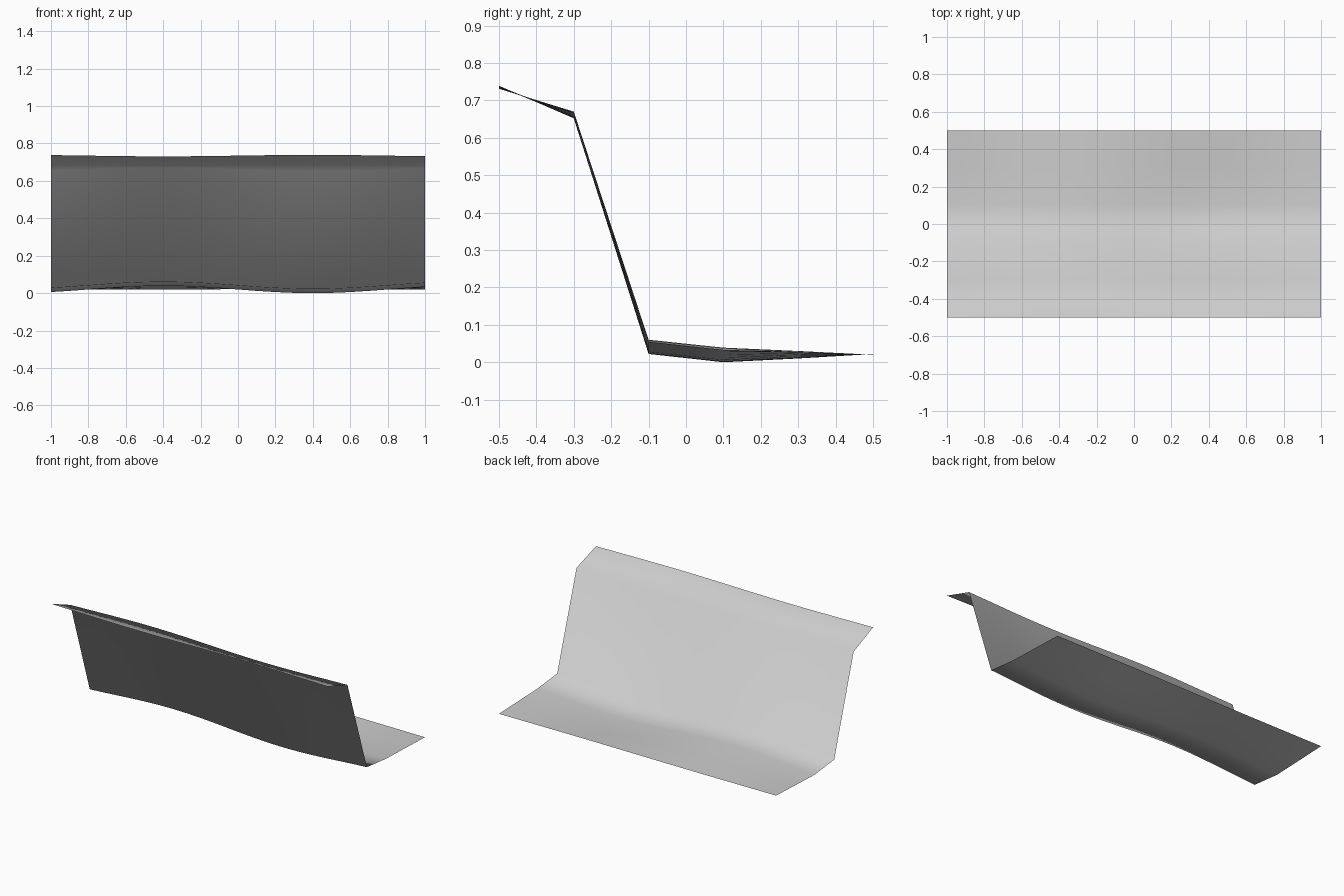
import bpy, bmesh, math

if "Cube" in bpy.data.objects:
    bpy.data.objects.remove(bpy.data.objects["Cube"])

# Cliff cross-section: (y, mean height, ripple amplitude)
PROFILE = [(-0.5, 0.735, -0.004), (-0.3, 0.661, 0.009), (-0.1, 0.041, 0.019),
           (0.1, 0.0195, 0.0195), (0.3, 0.020, 0.010), (0.5, 0.021, -0.001)]
COLUMNS = 20

# Sweep the profile along x, with a gentle wave in height
bm = bmesh.new()
rows = []
for y, z, amp in PROFILE:
    row = []
    for i in range(COLUMNS + 1):
        x = -1 + 2 * i / COLUMNS
        row.append(bm.verts.new((x, y, z - amp * math.sin(math.pi * x / 0.8))))
    rows.append(row)

# Skin neighbouring rows, normals facing up
for a, b in zip(rows, rows[1:]):
    for i in range(COLUMNS):
        face = bm.faces.new((a[i], a[i + 1], b[i + 1], b[i]))
        face.smooth = True

mesh = bpy.data.meshes.new("cliff_sheet")
bm.to_mesh(mesh)
bm.free()

# Plain grey surface
grey = bpy.data.materials.new("light grey")
grey.diffuse_color = (0.6, 0.6, 0.6, 1)
grey.use_nodes = True
grey.node_tree.nodes["Principled BSDF"].inputs["Base Color"].default_value = grey.diffuse_color
mesh.materials.append(grey)
bpy.context.collection.objects.link(bpy.data.objects.new("cliff_sheet", mesh))
